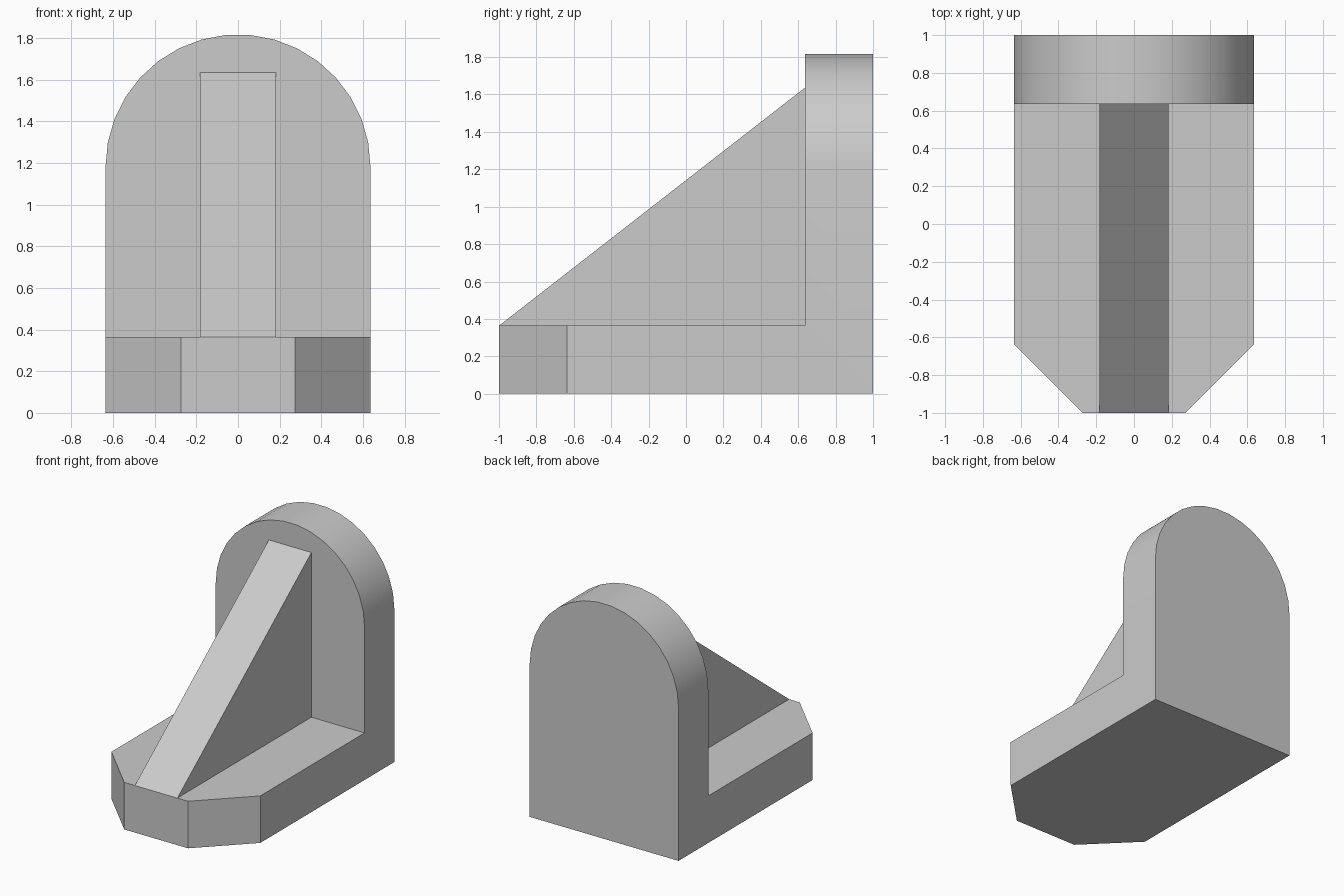
import bpy, bmesh, math
from mathutils import Vector

cube = bpy.data.objects.get("Cube")
if cube:
    bpy.data.objects.remove(cube, do_unlink=True)

U = 2 / 11                      # design unit: the bracket is 11 units long
HALF, THICK = 3.5 * U, 2 * U    # half width, plate thickness
ARCH_STEPS = 17

grey = bpy.data.materials.new("light grey")
grey.use_nodes = True
grey.diffuse_color = (0.6, 0.6, 0.6, 1)
grey.node_tree.nodes["Principled BSDF"].inputs["Base Color"].default_value = (0.6, 0.6, 0.6, 1)


def extrude_profile(name, points, direction):
    """Solid made by sweeping a closed planar outline along a vector."""
    bm = bmesh.new()
    face = bm.faces.new([bm.verts.new(p) for p in points])
    swept = bmesh.ops.extrude_face_region(bm, geom=[face], use_keep_orig=True)
    verts = [g for g in swept["geom"] if isinstance(g, bmesh.types.BMVert)]
    bmesh.ops.translate(bm, verts=verts, vec=Vector(direction))
    bmesh.ops.recalc_face_normals(bm, faces=bm.faces)
    mesh = bpy.data.meshes.new(name)
    bm.to_mesh(mesh)
    bm.free()
    mesh.materials.append(grey)
    obj = bpy.data.objects.new(name, mesh)
    bpy.context.collection.objects.link(obj)
    return obj


# Base plate with two chamfered front corners
back = 1 - THICK
nose = HALF - THICK
base = extrude_profile("bracket", [
    (-HALF, back, 0), (-HALF, -1 + THICK, 0), (-nose, -1, 0),
    (nose, -1, 0), (HALF, -1 + THICK, 0), (HALF, back, 0)], (0, 0, THICK))

# Upright back plate with a round top
spring = 6.5 * U
arch = [math.pi * i / ARCH_STEPS for i in range(ARCH_STEPS + 1)]
upright = extrude_profile("upright_plate",
    [(-HALF, back, 0), (HALF, back, 0)]
    + [(HALF * math.cos(a), back, spring + HALF * math.sin(a)) for a in arch],
    (0, THICK, 0))

# Triangular rib bracing the two plates
rib = extrude_profile("rib", [
    (-U, -1, THICK), (-U, back, THICK), (-U, back, 9 * U)], (2 * U, 0, 0))

# Fuse the parts into one solid
bpy.ops.object.select_all(action="DESELECT")
base.select_set(True)
bpy.context.view_layer.objects.active = base
for part in (upright, rib):
    union = base.modifiers.new("union", "BOOLEAN")
    union.operation, union.solver, union.object = "UNION", "EXACT", part
    bpy.ops.object.modifier_apply(modifier=union.name)
    bpy.data.objects.remove(part, do_unlink=True)

# Merge coplanar faces, then smooth only the arch
bm = bmesh.new()
bm.from_mesh(base.data)
bmesh.ops.remove_doubles(bm, verts=bm.verts, dist=0.0001)
bmesh.ops.dissolve_limit(bm, angle_limit=math.radians(1), verts=bm.verts, edges=bm.edges)
bm.to_mesh(base.data)
bm.free()
bpy.ops.object.shade_smooth_by_angle(angle=math.radians(30))
